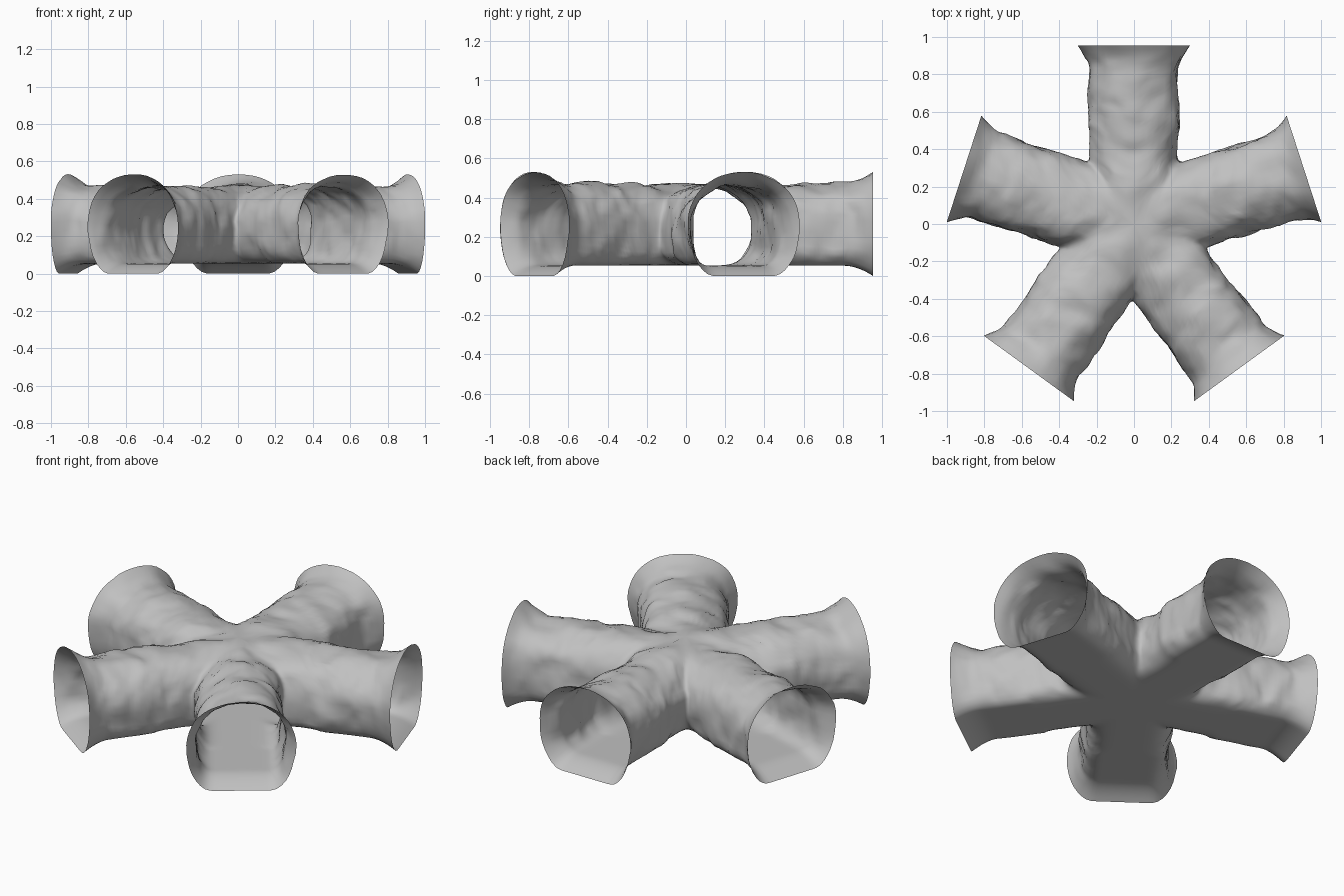
import bpy, bmesh, math
from mathutils import Vector, Matrix, noise

if "Cube" in bpy.data.objects:
    bpy.data.objects.remove(bpy.data.objects["Cube"])

ARMS, LENGTH, STEPS = 5, 0.955, 38
MITRE = 1 / math.tan(math.pi / ARMS)      # arms meet on the planes halfway between them
CENTRE_Z, FLOOR_ANGLE = 0.26, math.radians(-53)
AXES = [Vector((-math.sin(math.tau * i / ARMS), math.cos(math.tau * i / ARMS), 0))
        for i in range(ARMS)]


def half_section():
    """Unit half outline from the crown, down the wall, to the middle of the floor."""
    pts = []
    for i in range(19):
        a = math.pi / 2 + (FLOOR_ANGLE - math.pi / 2) * i / 18
        c, s = max(math.cos(a), 0), math.sin(a)
        e = 0.93 if s > 0 else 0.87
        pts.append((c ** e if c > 1e-6 else 0, math.copysign(abs(s) ** e, s)))
    edge, low = pts[-1]
    pts = [(v, h if h > 0 else h / -low) for v, h in pts]
    pts += [(edge * (1 - i / 8), -1) for i in range(1, 9)]
    # round the corner between wall and floor
    for _ in range(2):
        pts = [p if i < 13 or i > 23 else
               tuple((pts[i - 1][k] + 2 * p[k] + pts[i + 1][k]) / 4 for k in (0, 1))
               for i, p in enumerate(pts)]
    return pts


def section():
    half = half_section()
    return half + [(-v, h) for v, h in half[-2:0:-1]]


def tunnel_point(v, h, k):
    """Position in arm space: x across, y along the arm, z up."""
    spread = 0.17 * max(0, -h) ** 2       # the narrow part has steeper lower walls
    start = abs(v) * (1 + spread) * 0.24 * MITRE
    s = start + (LENGTH - start) * k
    flare = max(0, (s - 0.81) / (LENGTH - 0.81)) ** 1.8
    width = (0.24 + 0.06 * flare) * (1 + spread * (1 - flare))
    height = (0.21 + 0.06 * flare) if h > 0 else (0.207 + 0.053 * flare)
    return Vector((v * width, s, CENTRE_Z + h * height))


# Five mitred tunnels, welded at the junction
bm = bmesh.new()
ring = section()
n = len(ring)
for arm in range(ARMS):
    turn = Matrix.Rotation(math.tau * arm / ARMS, 3, 'Z')
    rows = [[bm.verts.new(turn @ tunnel_point(v, h, k / STEPS)) for v, h in ring]
            for k in range(STEPS + 1)]
    for a, b in zip(rows, rows[1:]):
        for i in range(n):
            j = (i + 1) % n
            bm.faces.new((a[i], b[i], b[j], a[j]))
bmesh.ops.remove_doubles(bm, verts=bm.verts[:], dist=0.0008)

# Soften the creases where the tunnels join
joint = [v for v in bm.verts if v.co.xy.length < 0.56]
for _ in range(12):
    bmesh.ops.smooth_vert(bm, verts=joint, factor=0.5,
                          use_axis_x=True, use_axis_y=True, use_axis_z=True)

# Uneven rock on walls and roof, fading out at the floor and the mouths
for v in bm.verts:
    axis = max(AXES, key=lambda d: v.co.dot(d))
    mouth = min(1, max(0, (LENGTH - v.co.dot(axis)) / 0.1))
    rise = min(1, max(0, (v.co.z - 0.055) / 0.06))
    p = v.co.copy()
    d = (0.022 * noise.noise_vector(p * 5) + 0.011 * noise.noise_vector(p * 12)
         + 0.004 * noise.noise_vector(p * 30))
    d -= axis * d.dot(axis) * (1 - mouth)             # keep the mouths flat
    v.co += rise * (0.3 + 0.7 * mouth) * d
bmesh.ops.recalc_face_normals(bm, faces=bm.faces[:])
if sum(f.normal.z * (f.calc_center_median().z - CENTRE_Z) for f in bm.faces) < 0:
    bmesh.ops.reverse_faces(bm, faces=bm.faces[:])

mesh = bpy.data.meshes.new("cave_junction")
bm.to_mesh(mesh)
bm.free()
cave = bpy.data.objects.new("cave_junction", mesh)
bpy.context.collection.objects.link(cave)

rock = bpy.data.materials.new("grey rock")
rock.diffuse_color = (0.53, 0.53, 0.53, 1)
rock.use_nodes = True
rock.node_tree.nodes["Principled BSDF"].inputs["Base Color"].default_value = rock.diffuse_color
mesh.materials.append(rock)

bpy.context.view_layer.objects.active = cave
cave.select_set(True)
bpy.ops.object.shade_smooth_by_angle(angle=math.radians(60))
